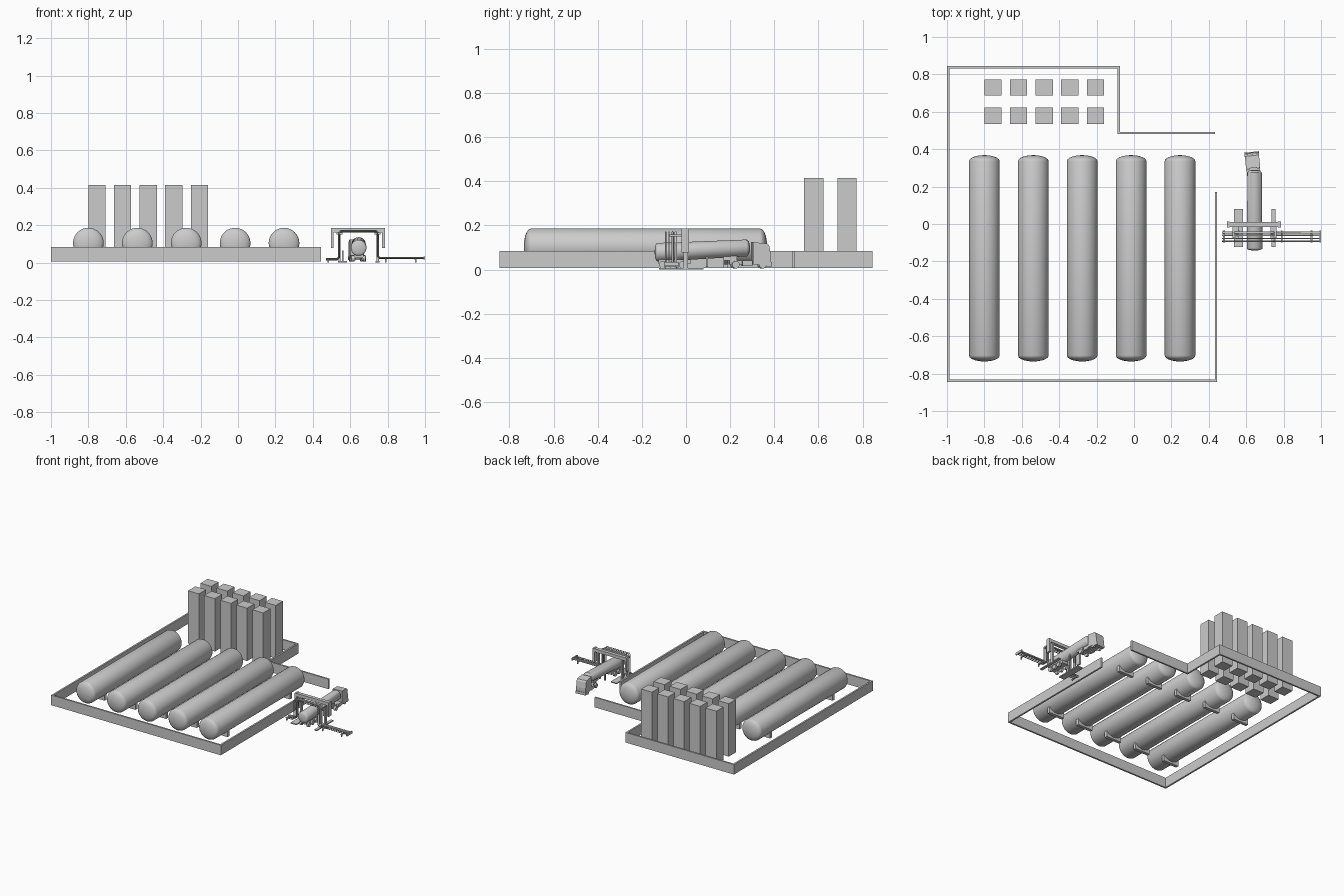
import bpy, bmesh, math
from mathutils import Vector, Matrix

if "Cube" in bpy.data.objects:
    bpy.data.objects.remove(bpy.data.objects["Cube"])


def finish(name, bm, smooth=False):
    bmesh.ops.recalc_face_normals(bm, faces=bm.faces)
    me = bpy.data.meshes.new(name)
    bm.to_mesh(me)
    bm.free()
    ob = bpy.data.objects.new(name, me)
    bpy.context.collection.objects.link(ob)
    if smooth:
        bpy.ops.object.select_all(action='DESELECT')
        ob.select_set(True)
        bpy.context.view_layer.objects.active = ob
        bpy.ops.object.shade_smooth_by_angle(angle=math.radians(40))
    return ob


def box(name, x0, x1, y0, y1, z0, z1):
    bm = bmesh.new()
    m = (Matrix.Translation(((x0 + x1) / 2, (y0 + y1) / 2, (z0 + z1) / 2))
         @ Matrix.Diagonal((x1 - x0, y1 - y0, z1 - z0, 1)))
    bmesh.ops.create_cube(bm, size=1, matrix=m)
    return finish(name, bm)


def vessel(name, x, stations, seg=32):
    """Capped body along y; stations are (y, centre z, radius)."""
    bm = bmesh.new()
    rings = [[bm.verts.new((x + r * math.cos(2 * math.pi * i / seg), y,
                            z + r * math.sin(2 * math.pi * i / seg)))
              for i in range(seg)] for y, z, r in stations]
    for a, b in zip(rings, rings[1:]):
        for i in range(seg):
            j = (i + 1) % seg
            bm.faces.new((a[i], a[j], b[j], b[i]))
    bm.faces.new(rings[0])
    bm.faces.new(rings[-1])
    return finish(name, bm, True)


def dome(y, z, r, depth, steps=5):
    """Stations of an elliptical end, from tip to shoulder."""
    out = []
    for k in range(steps + 1):
        a = math.pi / 2 * max(k / steps, 0.05)
        out.append((y - depth * math.cos(a), z, r * math.sin(a)))
    return out


def wheel(name, x, y, r, w):
    bm = bmesh.new()
    m = Matrix.Translation((x, y, r + 0.005)) @ Matrix.Rotation(math.pi / 2, 4, 'Y')
    bmesh.ops.create_cone(bm, cap_ends=True, segments=16, radius1=r, radius2=r, depth=w, matrix=m)
    return finish(name, bm, True)


def prism(name, profile, x0, x1):
    """Side profile of (y, z) points extruded across x."""
    bm = bmesh.new()
    f = bm.faces.new([bm.verts.new((x0, y, z)) for y, z in profile])
    g = bmesh.ops.extrude_face_region(bm, geom=[f])['geom']
    bmesh.ops.translate(bm, vec=(x1 - x0, 0, 0),
                        verts=[v for v in g if isinstance(v, bmesh.types.BMVert)])
    return finish(name, bm)


def pipe(name, pts, r):
    cu = bpy.data.curves.new(name, 'CURVE')
    cu.dimensions = '3D'
    cu.bevel_depth = r
    cu.bevel_resolution = 2
    cu.use_fill_caps = True
    sp = cu.splines.new('POLY')
    sp.points.add(len(pts) - 1)
    for p, c in zip(sp.points, pts):
        p.co = (*c, 1)
    ob = bpy.data.objects.new(name, cu)
    bpy.context.collection.objects.link(ob)
    return ob


# Perimeter wall with an open gateway
wz, t = (0.007, 0.084), 0.013
box("wall_left", -1, -1 + t, -0.845, 0.845, *wz)
box("wall_front", -1 + t, 0.445, -0.845, -0.845 + t, *wz)
box("wall_right", 0.445 - t, 0.445, -0.845 + t, 0.172, *wz)
box("wall_back", -1 + t, -0.075, 0.845 - t, 0.845, *wz)
box("wall_step", -0.075 - t, -0.075, 0.48, 0.845 - t, *wz)
box("wall_gate_side", -0.075, 0.433, 0.48, 0.48 + t, *wz)

# Storage vessels on saddles
for i in range(5):
    x = -0.80 + i * 0.2615
    front = dome(-0.703, 0.104, 0.082, 0.032)
    back = [(-0.367 - y, z, r) for y, z, r in reversed(front)]
    vessel(f"storage_tank_{i}", x, front + back, 40)
    for y in (-0.56, 0.20):
        box(f"tank_saddle_{i}", x - 0.065, x + 0.065, y - 0.012, y + 0.012, 0.007, 0.065)

# Stacked crates
h = (0.414 - 0.007) / 3
for i in range(5):
    for y in (0.579, 0.730):
        x = -0.754 + i * 0.137
        for k in range(3):
            box(f"crate_{i}_{k}", x - 0.046, x + 0.046, y - 0.0435, y + 0.0435,
                0.007 + k * h, 0.007 + (k + 1) * h)

# Tanker trailer
tx = 0.645
vessel("trailer_tank", tx,
       dome(-0.13, 0.079, 0.042, 0.012) + [(-0.03, 0.081, 0.042)]
       + [(-0.025, 0.083, 0.041), (0.275, 0.098, 0.038), (0.285, 0.098, 0.03), (0.29, 0.098, 0.008)])
box("trailer_frame", tx - 0.026, tx + 0.026, -0.125, 0.02, 0.026, 0.046)
box("trailer_coupling", tx - 0.018, tx + 0.018, 0.17, 0.23, 0.042, 0.064)
for s in (-1, 1):
    for y in (-0.105, -0.06, -0.015):
        wheel("trailer_wheel", tx + s * 0.03, y, 0.017, 0.016)
    box("trailer_leg", tx + s * 0.022 - 0.004, tx + s * 0.022 + 0.004, 0.09, 0.1, 0.012, 0.06)

# Tractor, turned slightly against the trailer
cab = [prism("tractor_cab", [(0.300, 0.022), (0.382, 0.022), (0.382, 0.062), (0.374, 0.108),
                             (0.366, 0.118), (0.300, 0.124)], tx - 0.038, tx + 0.038),
       box("tractor_chassis", tx - 0.02, tx + 0.02, 0.195, 0.302, 0.024, 0.040),
       box("tractor_bumper", tx - 0.039, tx + 0.039, 0.362, 0.386, 0.013, 0.034)]
for s in (-1, 1):
    cab += [wheel("tractor_wheel", tx + s * 0.03, y, 0.017, 0.015) for y in (0.222, 0.345)]
    cab.append(box("fuel_tank", tx + s * 0.027 - 0.009, tx + s * 0.027 + 0.009,
                   0.252, 0.298, 0.016, 0.042))
pivot = Vector((tx, 0.225, 0))
for ob in cab:
    ob.matrix_world = (Matrix.Translation(pivot) @ Matrix.Rotation(math.radians(6), 4, 'Z')
                       @ Matrix.Translation(-pivot))

# Unloading gantry: beam, hanging side panels, posts and kerbs
box("gantry_beam", 0.498, 0.785, -0.015, 0.012, 0.160, 0.184)
box("gantry_panel_left", 0.497, 0.511, -0.02, 0.014, 0.078, 0.186)
box("gantry_panel_right", 0.771, 0.786, -0.02, 0.014, 0.078, 0.186)
box("kerb_left", 0.535, 0.584, -0.123, 0.08, 0, 0.008)
box("kerb_right", 0.736, 0.757, -0.123, 0.08, 0, 0.008)
for x in (0.542, 0.747):
    box("gantry_post", x - 0.006, x + 0.006, -0.012, 0.009, 0.004, 0.162)
    box("pipe_bracket", x - 0.016, x + 0.016, -0.075, -0.012, 0.150, 0.160)
box("control_post", 0.556, 0.564, -0.045, -0.035, 0.006, 0.066)

# Pipes that climb over the lane and run out to the right
for y, r, d in ((-0.046, 0.006, 0), (-0.060, 0.005, 0.002), (-0.077, 0.003, 0.003), (-0.092, 0.003, 0.003)):
    pipe("loading_pipe", [(0.47, y, 0.018), (0.53, y, 0.018), (0.54, y, 0.028),
                          (0.54, y, 0.158 + d), (0.55, y, 0.167 + d), (0.738, y, 0.167 + d),
                          (0.747, y, 0.158 + d), (0.747, y, 0.034), (0.757, y, 0.025),
                          (0.998, y, 0.025)], r)

# Low pipe supports
for x in (0.482, 0.79, 0.95):
    top = 0.013 if x < 0.5 else 0.019
    box("pipe_support_bar", x - 0.005, x + 0.005, -0.1, -0.035, top - 0.006, top)
    for y in (-0.097, -0.04):
        box("pipe_support_foot", x - 0.004, x + 0.004, y - 0.003, y + 0.003, 0, top - 0.006)
box("pipe_end_flange", 0.992, 1.0, -0.1, -0.035, 0.016, 0.034)
